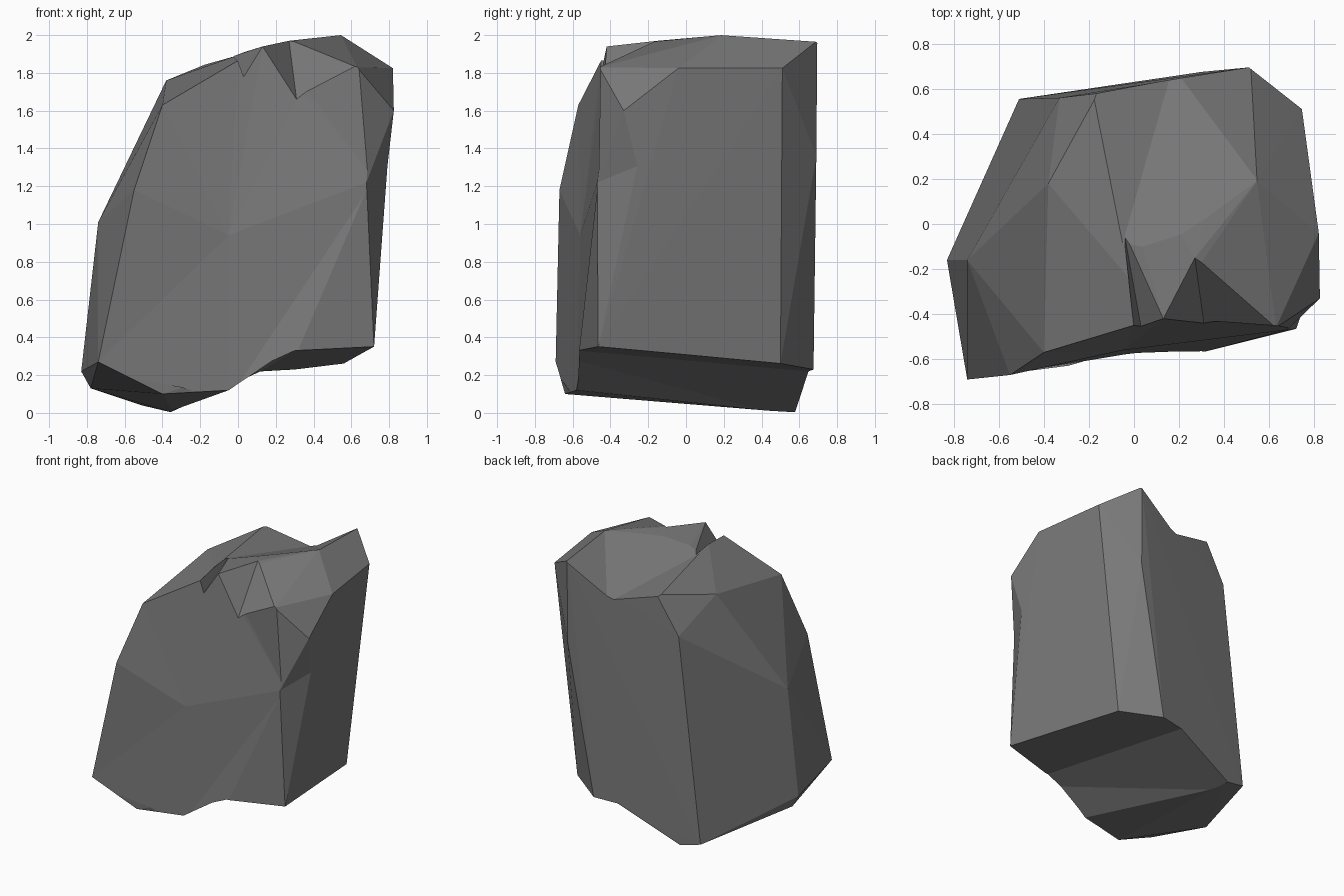
import bpy, bmesh
from mathutils import Vector as V

if "Cube" in bpy.data.objects:
    bpy.data.objects.remove(bpy.data.objects["Cube"])

stone = bpy.data.materials.new("stone grey")
stone.diffuse_color = (0.19, 0.19, 0.19, 1)
stone.use_nodes = True
stone.node_tree.nodes["Principled BSDF"].inputs["Base Color"].default_value = stone.diffuse_color


def hull(name, pts):
    """Object whose mesh is the convex hull of the given corners."""
    bm = bmesh.new()
    for p in pts:
        bm.verts.new(p)
    res = bmesh.ops.convex_hull(bm, input=bm.verts[:])
    junk = {g for g in res["geom_interior"] + res["geom_unused"]
            if isinstance(g, bmesh.types.BMVert)}
    bmesh.ops.delete(bm, geom=list(junk), context='VERTS')
    bmesh.ops.recalc_face_normals(bm, faces=bm.faces[:])
    me = bpy.data.meshes.new(name)
    bm.to_mesh(me)
    bm.free()
    me.materials.append(stone)
    ob = bpy.data.objects.new(name, me)
    bpy.context.collection.objects.link(ob)
    return ob


def notch(name, dent, left, inner, right, cap):
    """Chisel: planes through the dent and its rim, widened past the surface."""
    mid = sum(inner, V()) / len(inner)
    push = (dent - mid) * 0.1
    grow = lambda p: dent + (p - dent) * 1.15
    pts = [dent + push, grow(left) + push, grow(right) + push]
    return hull(name, pts + [grow(p) for p in inner] + [cap])


def dish(name, dent, rim, cap):
    """Shallow hollow whose facets fan out from the dent to the rim."""
    return hull(name, [dent, cap] + [dent + (p - dent) * 1.06 for p in rim])


# Key corners shared by the rock and its chipped notches
peak_l = V((0.13, -0.42, 1.94))
peak_m = V((0.27, -0.15, 1.97))
peak_r = V((0.63, -0.46, 1.83))
summit = V((0.545, 0.19, 2.0))
saddle = V((-0.04, -0.06, 1.875))
lip = V((0.0, -0.45, 1.86))
back_l = V((-0.16, 0.58, 1.85))
back_r = V((0.51, 0.695, 1.97))
side_top = V((0.825, -0.33, 1.60))
side_mid = V((0.68, -0.47, 1.22))
side_low = V((0.72, -0.465, 0.345))
shoulder = V((-0.40, -0.57, 1.63))
flank = V((-0.55, -0.67, 1.18))
left_low = V((-0.74, -0.69, 0.27))
foot = V((-0.05, -0.58, 0.12))
foot_r = V((0.30, -0.57, 0.33))
chip = V((0.31, -0.44, 1.66))
belly = V((-0.05, -0.56, 0.94))

# Rock body
rock = hull("rock", [
    peak_l, peak_m, peak_r, summit, saddle, lip, back_l, back_r,
    side_top, side_mid, side_low, shoulder, flank, left_low, foot, foot_r,
    # top shoulders
    (-0.38, 0.18, 1.76), (-0.33, 0.56, 1.57),
    (0.82, -0.04, 1.825), (0.745, 0.51, 1.825),
    # left flank
    (-0.74, -0.16, 1.01), (-0.83, -0.16, 0.22), (-0.78, -0.16, 0.13),
    # back
    (0.51, 0.69, 1.36), (0.30, 0.675, 0.225), (0.56, 0.50, 0.26),
    (0.12, 0.64, 0.22), (-0.51, 0.555, 0.04), (-0.34, 0.58, 0.0),
    # front foot
    (-0.40, -0.64, 0.10)])

cutters = [
    # stepped underside
    hull("underside_cutter", [
        (0.345, -0.87, 0.357), (0.075, 0.94, 0.193),
        (-0.107, -0.87, 0.055), (-0.632, 0.94, -0.13),
        (1.2, -0.87, 0.417), (1.2, 0.94, 0.267),
        (-0.107, -0.87, -0.3), (-0.632, 0.94, -0.3),
        (1.2, -0.87, -0.3), (1.2, 0.94, -0.3)]),
    # hollowed front face, upper and lower
    dish("upper_front_cutter", belly,
         [flank, shoulder, lip, peak_l, chip, peak_r, side_mid],
         V((0, -1.5, 0.85))),
    dish("lower_front_cutter", belly,
         [flank, left_low, foot, foot_r, side_mid], V((0, -1.5, 1.25))),
    # chips along the top and right edges
    notch("front_chip_cutter", chip,
          peak_l, [peak_m], peak_r, V((0.4, -0.7, 2.1))),
    notch("small_chip_cutter", V((0.03, -0.45, 1.78)),
          lip, [saddle], peak_l, V((0.03, -0.6, 2.05))),
    notch("back_dip_cutter", V((0.18, 0.64, 1.76)),
          back_l, [saddle, summit], back_r, V((0.2, 0.5, 2.4))),
    notch("side_chip_cutter", V((0.795, -0.25, 1.31)),
          side_top, [side_mid], side_low, V((0.95, -0.6, 1.1)))]

# Carve, bake and drop the cutters
for c in cutters:
    m = rock.modifiers.new(c.name, 'BOOLEAN')
    m.operation, m.solver, m.object = 'DIFFERENCE', 'EXACT', c
    c.hide_render = True
deps = bpy.context.evaluated_depsgraph_get()
carved = bpy.data.meshes.new_from_object(rock.evaluated_get(deps))
rock.modifiers.clear()
rock.data = carved
for c in cutters:
    bpy.data.objects.remove(c)
carved.materials.clear()
carved.materials.append(stone)
for p in carved.polygons:
    p.material_index = 0
    p.use_smooth = False
